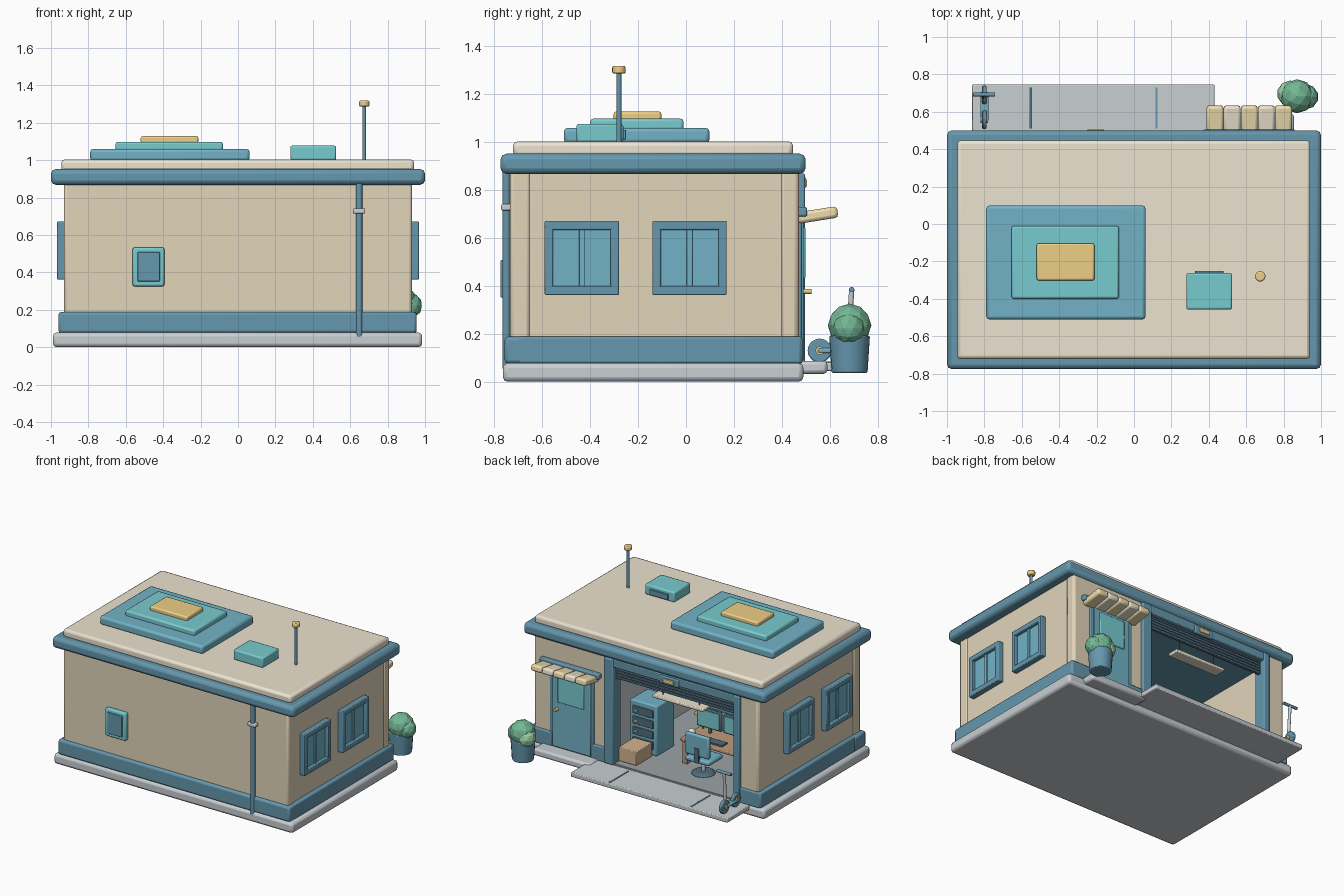
import bpy, math
from mathutils import Vector

if "Cube" in bpy.data.objects:
    bpy.data.objects.remove(bpy.data.objects["Cube"])

def mat(name, r, g, b):
    m = bpy.data.materials.new(name)
    m.diffuse_color = (r, g, b, 1)
    m.use_nodes = True
    m.node_tree.nodes["Principled BSDF"].inputs["Base Color"].default_value = m.diffuse_color
    return m

BEIGE = mat("beige", .76, .66, .49)
CREAM = mat("cream", .84, .77, .63)
NAVY = mat("navy", .13, .31, .42)
BLUE = mat("blue", .17, .45, .57)
TEAL = mat("teal", .19, .60, .63)
GOLD = mat("gold", .85, .62, .24)
STRAW = mat("straw", .85, .72, .42)
DARK = mat("dark", .08, .15, .20)
GREY = mat("grey", .58, .62, .64)
FLOOR = mat("floor", .33, .36, .38)
WOOD = mat("wood", .52, .33, .20)
CARD = mat("cardboard", .66, .46, .28)
LEAF = mat("leaf", .17, .48, .30)
LIGHT_LEAF = mat("light_leaf", .36, .66, .40)

def finish(o, name, m, bevel=0):
    o.name = name
    o.data.materials.append(m)
    if bevel:
        b = o.modifiers.new("bevel", 'BEVEL')
        b.width, b.segments = bevel, 2
    bpy.ops.object.shade_smooth_by_angle(angle=math.radians(35))
    return o

# box from its min and max on each axis
def box(name, x, y, z, m, bevel=.004, rx=0):
    bpy.ops.mesh.primitive_cube_add(size=1, location=[(a + b) / 2 for a, b in (x, y, z)])
    o = bpy.context.object
    o.scale = [b - a for a, b in (x, y, z)]
    bpy.ops.object.transform_apply(location=False, rotation=False, scale=True)
    o.rotation_euler.x = rx
    return finish(o, name, m, bevel)

# cylinder between two points, optionally tapered
def rod(name, p, q, r, m, r2=None, sides=16, bevel=0):
    p, q = Vector(p), Vector(q)
    bpy.ops.mesh.primitive_cone_add(vertices=sides, radius1=r, radius2=r if r2 is None else r2,
                                    depth=(q - p).length, location=(p + q) / 2)
    o = bpy.context.object
    o.rotation_euler = (q - p).to_track_quat('Z', 'Y').to_euler()
    return finish(o, name, m, bevel)

# slab, floor and ramp
box("foundation", (-.99, .985), (-.765, .49), (0, .078), GREY, .02)
box("floor", (-.9, .9), (-.7, .475), (.075, .086), FLOOR, 0)
box("ramp", (-.865, .43), (.48, .747), (.045, .08), GREY, .006)
for x in (-.555, .12):
    box("ramp_groove", (x - .006, x + .006), (.51, .73), (.075, .084), NAVY, .001)
box("door_step", (.385, .855), (.47, .59), (.033, .087), GREY, .015)

# walls
box("front_wall", (-.93, .93), (-.735, -.65), (.07, .9), BEIGE, .015)
for s, n in ((-1, "left"), (1, "right")):
    box(n + "_wall", sorted((s * .925, s * .86)), (-.72, .45), (.07, .9), BEIGE, .003)
box("rear_wall_door_side", (.27, .93), (.39, .472), (.07, .9), BEIGE, .02)
box("rear_wall_end", (-.93, -.74), (.39, .472), (.07, .9), BEIGE, .02)
box("rear_lintel", (-.78, .3), (.39, .472), (.82, .9), BEIGE, .005)
box("partition", (.34, .37), (-.66, .4), (.08, .88), GREY, .002)

# base band, broken at the openings
box("front_base_band", (-.96, .955), (-.757, -.62), (.075, .188), NAVY, .015)
for s, n in ((-1, "left"), (1, "right")):
    box(n + "_base_band", sorted((s * .955, s * .88)), (-.7, .482), (.075, .188), NAVY, .01)
for x in ((-.95, -.78), (.33, .45), (.77, .95)):
    box("rear_base_band", x, (.41, .486), (.075, .188), NAVY, .008)

# roof and rooftop parts
box("roof_trim", (-1, 1), (-.775, .5), (.868, .952), NAVY, .025)
box("roof_top", (-.945, .942), (-.722, .447), (.94, 1.003), CREAM, .018)
box("roof_panel_lower", (-.79, .062), (-.51, .098), (.995, 1.06), BLUE, .016)
box("roof_panel_middle", (-.655, -.08), (-.4, -.01), (1.05, 1.098), TEAL, .012)
box("roof_panel_upper", (-.52, -.212), (-.302, -.103), (1.09, 1.128), GOLD, .01)
box("roof_vent", (.28, .525), (-.457, -.262), (1, 1.077), TEAL, .01)
box("roof_vent_grille", (.327, .478), (-.265, -.25), (1.012, 1.052), NAVY, .003)
rod("antenna_mast", (.675, -.28, 1), (.675, -.28, 1.29), .01, NAVY)
rod("antenna_cap", (.675, -.28, 1.286), (.675, -.28, 1.319), .028, GOLD, bevel=.008)

# side windows
for s in (-1, 1):
    for yc in (-.435, .015):
        xr = sorted((s * .915, s * .967))
        for a in (-1, 1):
            box("window_jamb", xr, sorted((yc + a * .12, yc + a * .155)), (.362, .672), NAVY, .005)
        for z in ((.362, .4), (.634, .672)):
            box("window_rail", xr, (yc - .155, yc + .155), z, NAVY, .005)
        box("window_pane", sorted((s * .91, s * .942)), (yc - .125, yc + .125), (.395, .64), BLUE, 0)
        box("window_mullion", sorted((s * .93, s * .95)), (yc - .012, yc + .012), (.395, .64), BLUE, .003)

# meter box and drainpipe on the front
box("meter_box", (-.563, -.394), (-.766, -.73), (.325, .533), TEAL, .01)
box("meter_box_panel", (-.538, -.418), (-.775, -.76), (.352, .508), NAVY, .004)
rod("drainpipe", (.648, -.75, .055), (.648, -.75, .88), .017, NAVY)
box("drainpipe_bracket", (.615, .68), (-.772, -.73), (.715, .742), GREY, .006)

# garage opening frame, rolled shutter and lamp
box("opening_post_inner", (.258, .335), (.4, .497), (.08, .87), NAVY, .008)
box("opening_post_outer", (-.785, -.735), (.4, .497), (.08, .87), NAVY, .008)
box("opening_header", (-.78, .33), (.4, .49), (.81, .872), NAVY, .006)
for i in range(5):
    z = .715 + i * .021
    box("shutter_slat", (-.74, .265), (.432, .458), (z, z + .018), DARK, .004)
box("header_lamp", (-.285, -.125), (.47, .498), (.8, .862), NAVY, .008)
box("header_lamp_glow", (-.25, -.16), (.49, .506), (.815, .845), GOLD, .004)

# side door with awning
box("door_frame", (.425, .79), (.45, .482), (.085, .715), NAVY, .005)
box("door", (.45, .765), (.46, .49), (.09, .69), BLUE, .006)
box("door_panel", (.5, .715), (.48, .498), (.43, .645), TEAL, .006)
rod("door_handle", (.72, .48, .377), (.72, .525, .377), .011, GOLD, bevel=.003)
box("awning_mount", (.37, .86), (.46, .506), (.69, .73), NAVY, .008)
for i in range(5):
    x = .388 + i * .0915
    box("awning_stripe", (x, x + .09), (.464, .634), (.672, .72), (STRAW, CREAM)[i % 2], .014, rx=math.radians(9))

# potted bush
rod("pot", (.87, .683, .037), (.87, .683, .192), .075, NAVY, .085, 20, .006)
for n, p, r, m in (("bush", (.872, .683, .235), .091, LEAF), ("bush_side", (.918, .68, .222), .068, LEAF),
                   ("bush_tip", (.835, .697, .213), .07, LIGHT_LEAF)):
    bpy.ops.mesh.primitive_ico_sphere_add(subdivisions=2, radius=r, location=p)
    o = bpy.context.object
    o.name = n
    o.data.materials.append(m)

# kick scooter
for y in (.558, .69):
    rod("scooter_wheel", (-.812, y, .13), (-.788, y, .13), .05, NAVY, sides=20, bevel=.006)
    rod("scooter_hub", (-.82, y, .13), (-.78, y, .13), .017, GOLD)
box("scooter_deck", (-.822, -.778), (.55, .69), (.12, .14), BLUE, .006)
rod("scooter_stem", (-.8, .675, .13), (-.8, .692, .385), .011, GREY)
rod("scooter_handlebar", (-.86, .692, .385), (-.742, .692, .385), .011, NAVY)

# server cabinet and cardboard box
box("cabinet", (.087, .31), (.01, .22), (.085, .46), BLUE, .01)
for i in range(4):
    z = .13 + i * .078
    box("cabinet_unit", (.115, .285), (.21, .228), (z, z + .058), DARK, .004)
    box("cabinet_light", (.24, .265), (.225, .233), (z + .02, z + .036), (GOLD, TEAL)[i % 2], .001)
box("carton", (.116, .265), (.235, .42), (.085, .19), CARD, .005)

# desk with monitors, keyboard, mug and lamp
box("desk_top", (-.66, -.1), (-.05, .21), (.25, .275), WOOD, .006)
for x in (-.65, -.15):
    for y in (-.04, .16):
        box("desk_leg", (x, x + .04), (y, y + .04), (.085, .255), WOOD, .003)
for x in (-.22, -.44):
    box("monitor", (x - .1, x + .1), (.02, .045), (.31, .45), DARK, .006)
    box("monitor_screen", (x - .09, x + .09), (.04, .049), (.32, .44), TEAL, .002)
    rod("monitor_stand", (x, .03, .27), (x, .03, .33), .012, DARK)
box("keyboard", (-.42, -.24), (.11, .175), (.273, .287), DARK, .003)
bpy.ops.mesh.primitive_uv_sphere_add(segments=16, ring_count=8, radius=.028, location=(-.145, .14, .3))
finish(bpy.context.object, "desk_globe", CREAM)
rod("desk_lamp_stem", (-.14, .0, .27), (-.14, .0, .37), .007, NAVY)
box("desk_lamp_head", (-.15, -.08), (-.02, .02), (.365, .39), GOLD, .005)

# office chair
rod("chair_base", (-.32, .25, .087), (-.32, .25, .105), .085, DARK, .06, 20, .004)
rod("chair_post", (-.32, .25, .1), (-.32, .25, .19), .014, GREY)
box("chair_seat", (-.42, -.22), (.16, .33), (.185, .22), BLUE, .012)
box("chair_back", (-.42, -.22), (.3, .33), (.235, .4), BLUE, .014)
box("chair_back_bar", (-.34, -.3), (.32, .337), (.19, .3), DARK, .004)

# hanging ceiling light
box("ceiling_light", (-.44, -.02), (.34, .43), (.638, .662), CREAM, .006)
for x in (-.38, -.08):
    rod("ceiling_light_cord", (x, .385, .66), (x, .385, .87), .004, DARK, sides=8)
